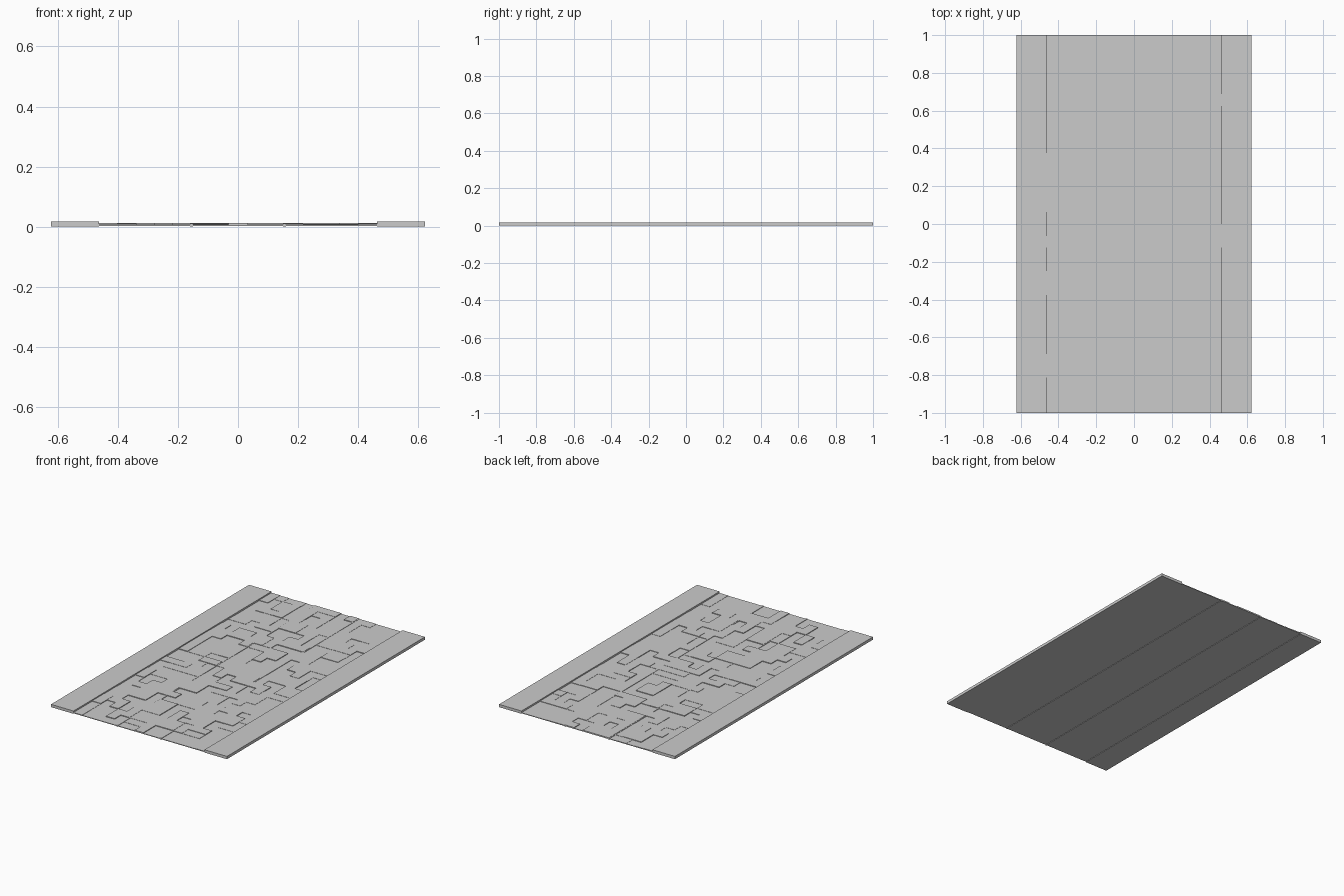
import bpy, bmesh, random
from mathutils import Matrix

if "Cube" in bpy.data.objects:
    bpy.data.objects.remove(bpy.data.objects["Cube"])

random.seed(7)
EDGE, OUTER, HALF = 0.463, 0.622, 1.0
COLS, ROWS = 15, 32
DX, DY = 2 * EDGE / COLS, 2 * HALF / ROWS
BOTTOM = 0.003


def finish(bm, name):
    bmesh.ops.remove_doubles(bm, verts=bm.verts, dist=1e-6)
    me = bpy.data.meshes.new(name)
    bm.to_mesh(me)
    bm.free()
    ob = bpy.data.objects.new(name, me)
    bpy.context.collection.objects.link(ob)
    return ob


def box(name, x0, x1, y0, y1, z0, z1):
    bm = bmesh.new()
    m = Matrix.Translation(((x0 + x1) / 2, (y0 + y1) / 2, (z0 + z1) / 2)) \
        @ Matrix.Diagonal((x1 - x0, y1 - y0, z1 - z0, 1))
    bmesh.ops.create_cube(bm, size=1, matrix=m)
    return finish(bm, name)


# Raised kerbs along both sides, thin joint ribs between the lanes
for side, s in (("left", -1), ("right", 1)):
    a, b = sorted((s * EDGE, s * OUTER))
    box(side + "_kerb", a, b, -HALF, HALF, 0, 0.018)
    box(side + "_joint", s * 0.154 - 0.005, s * 0.154 + 0.005, -HALF, HALF, 0, 0.010)

# Pack paving slabs of mixed sizes, each at its own slight height
height = {}
for j in range(ROWS):
    for i in range(COLS):
        if (i, j) in height:
            continue
        w, d = random.choice([(1, 1), (2, 1), (1, 2), (2, 2)])
        z = random.choice([0.007, 0.0085, 0.010, 0.0115])
        for a in range(i, min(i + w, i // 5 * 5 + 5)):
            for b in range(j, min(j + d, ROWS)):
                height.setdefault((a, b), z)

# Stepped paving surface: slab tops and the walls where heights differ
bm = bmesh.new()


def quad(*pts):
    bm.faces.new([bm.verts.new(p) for p in pts])


for (i, j), z in height.items():
    x0, y0 = -EDGE + i * DX, -HALF + j * DY
    x1, y1 = x0 + DX, y0 + DY
    quad((x0, y0, z), (x1, y0, z), (x1, y1, z), (x0, y1, z))
    sides = [((i, j - 1), (x0, y0), (x1, y0)), ((i + 1, j), (x1, y0), (x1, y1)),
             ((i, j + 1), (x1, y1), (x0, y1)), ((i - 1, j), (x0, y1), (x0, y0))]
    for n, p, q in sides:
        low = height.get(n, BOTTOM)
        if low < z:
            quad((*p, low), (*q, low), (*q, z), (*p, z))
quad((-EDGE, -HALF, BOTTOM), (-EDGE, HALF, BOTTOM), (EDGE, HALF, BOTTOM), (EDGE, -HALF, BOTTOM))
finish(bm, "paving_slabs")
